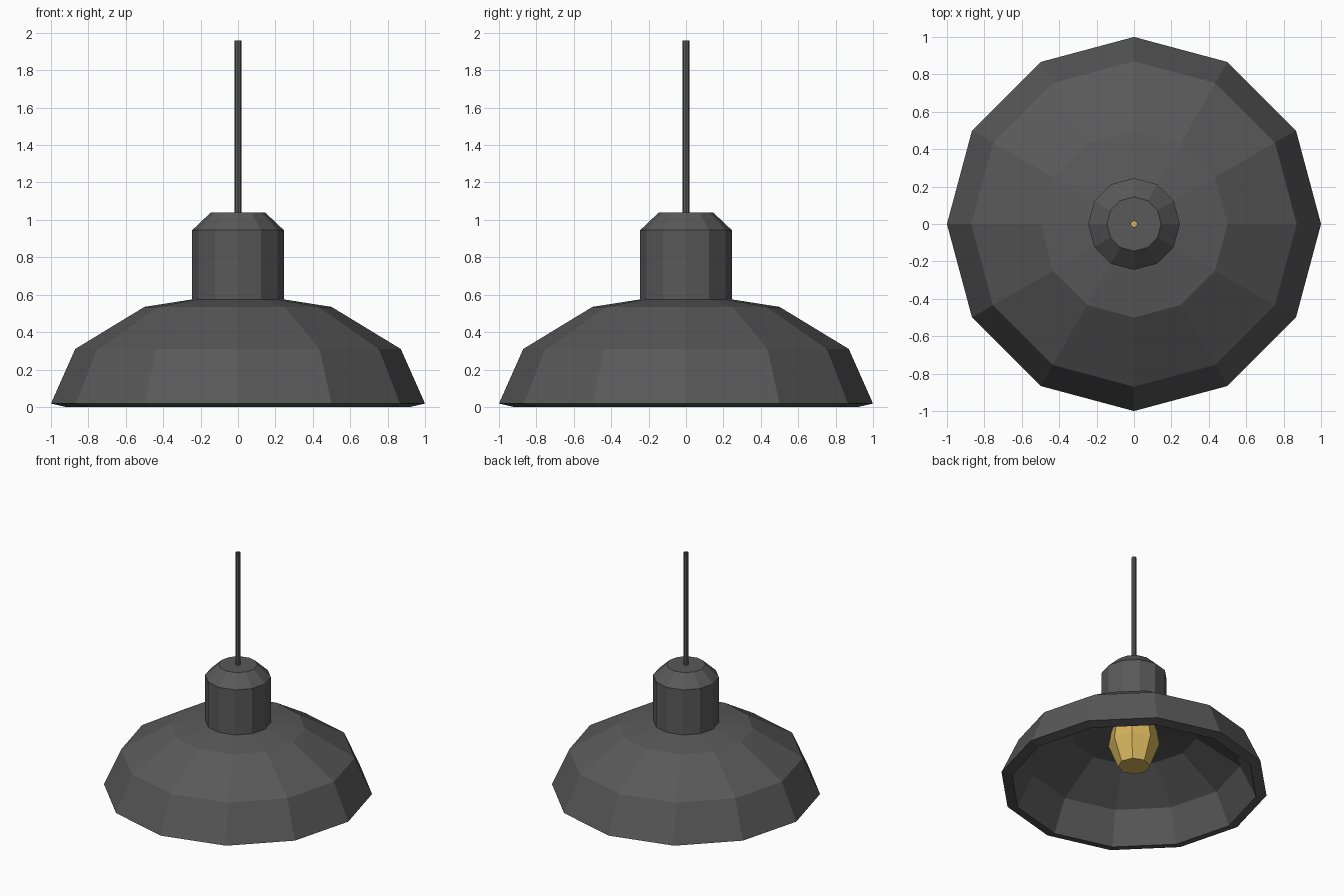
import bpy, math

if "Cube" in bpy.data.objects:
    bpy.data.objects.remove(bpy.data.objects["Cube"])


def material(name, rgb):
    m = bpy.data.materials.new(name)
    m.diffuse_color = (*rgb, 1)
    m.use_nodes = True
    m.node_tree.nodes["Principled BSDF"].inputs["Base Color"].default_value = m.diffuse_color
    return m


def lathe(name, profile, sides, mat, closed=False):
    """Spin (radius, height) points, listed so that outward is to the right going up."""
    verts, faces = [], []
    for r, z in profile:
        for i in range(sides):
            a = 2 * math.pi * i / sides
            verts.append((r * math.cos(a), r * math.sin(a), z))
    n = len(profile)
    for k in range(n if closed else n - 1):
        p, q = k * sides, ((k + 1) % n) * sides
        for i in range(sides):
            j = (i + 1) % sides
            faces.append((p + i, p + j, q + j, q + i))
    mesh = bpy.data.meshes.new(name)
    mesh.from_pydata(verts, [], faces)
    mesh.materials.append(mat)
    mesh.update()
    ob = bpy.data.objects.new(name, mesh)
    bpy.context.collection.objects.link(ob)
    return ob


grey = material("dark grey metal", (0.1, 0.1, 0.1))
yellow = material("warm yellow glass", (0.68, 0.46, 0.11))

# Thick shade and socket neck in one shell, with a small cord hole on top
lathe("lamp_shade", [
    (1.0, 0.018), (0.87, 0.31), (0.5, 0.535), (0.245, 0.575),
    (0.245, 0.945), (0.145, 1.04), (0.016, 1.04),
    (0.016, 0.96), (0.11, 0.96), (0.165, 0.91), (0.165, 0.5),
    (0.47, 0.455), (0.80, 0.25), (0.92, 0.0)], 12, grey, closed=True)

# Hollow cord, open at the top
lathe("cord", [(0.018, 1.0), (0.018, 1.96)], 8, grey)

# Faceted bulb, tapering up into the socket
bulb = lathe("bulb", [(0.001, 0.17), (0.12, 0.17), (0.19, 0.35), (0.17, 0.47),
                      (0.1, 0.68), (0.1, 0.9), (0.001, 0.9)], 8, yellow)
